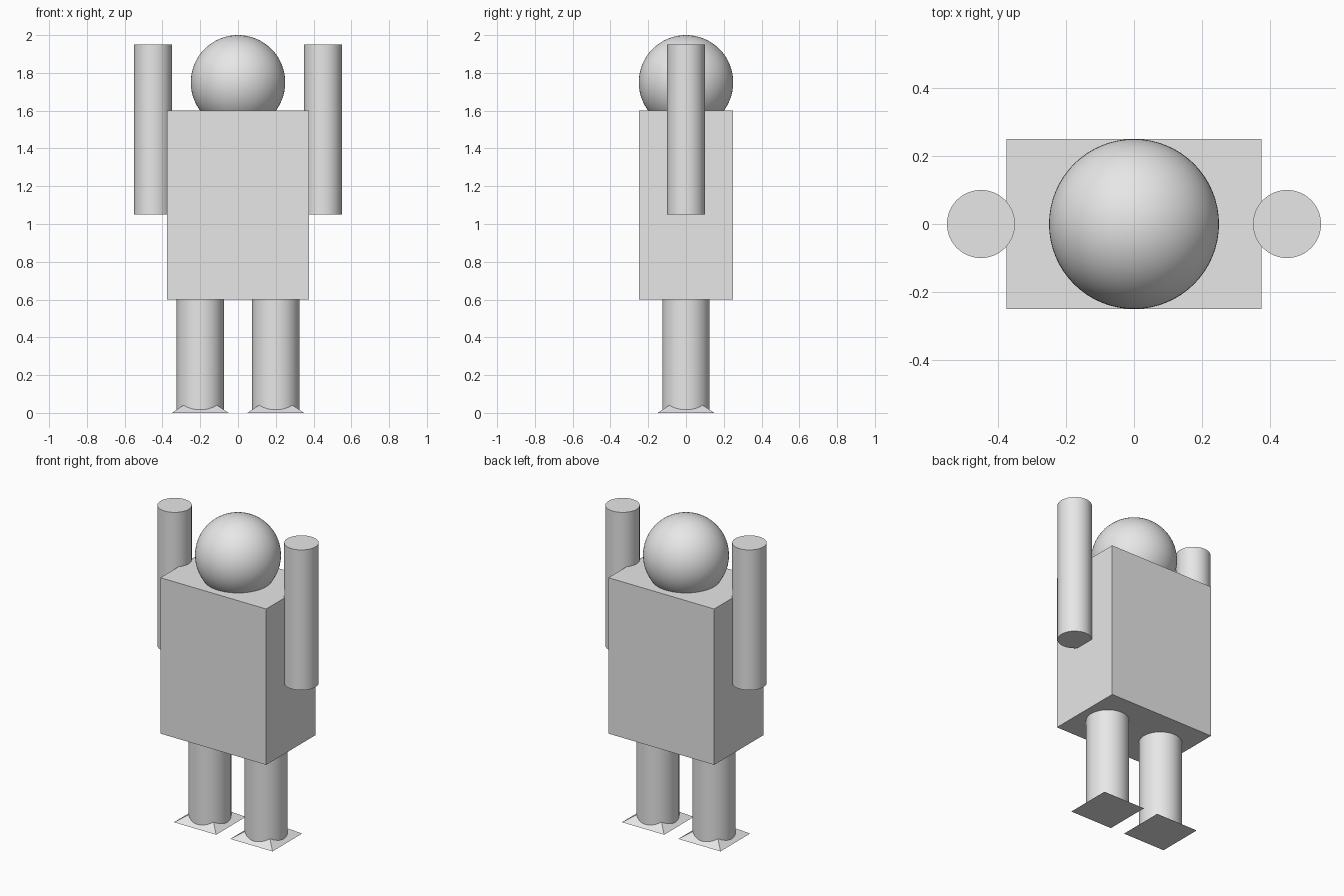
import bpy
import math

cube = bpy.data.objects.get("Cube")
if cube:
    bpy.data.objects.remove(cube, do_unlink=True)

# One plain grey for the whole figure
GREY = (0.8, 0.8, 0.8, 1.0)
grey = bpy.data.materials.new("light_grey")
grey.use_nodes = True
grey.diffuse_color = GREY
grey.node_tree.nodes["Principled BSDF"].inputs["Base Color"].default_value = GREY


def finish(name, smooth=False):
    obj = bpy.context.object
    obj.name = obj.data.name = name
    obj.data.materials.append(grey)
    if smooth:
        bpy.ops.object.shade_smooth_by_angle(angle=math.radians(30))
    return obj


def limb(name, x, radius, bottom, top):
    bpy.ops.mesh.primitive_cylinder_add(
        vertices=64, radius=radius, depth=top - bottom,
        location=(x, 0, (bottom + top) / 2))
    finish(name, smooth=True)


def foot_pyramid(name, x, width, height):
    bpy.ops.mesh.primitive_cone_add(
        vertices=4, radius1=width / math.sqrt(2), radius2=0, depth=height,
        location=(x, 0, height / 2), rotation=(0, 0, math.pi / 4))
    finish(name)


# Torso block
bpy.ops.mesh.primitive_cube_add(size=1, location=(0, 0, 1.1))
torso = finish("torso")
torso.scale = (0.75, 0.5, 1.0)

# Head, sunk slightly into the torso
bpy.ops.mesh.primitive_uv_sphere_add(
    segments=64, ring_count=32, radius=0.25, location=(0, 0, 1.75))
finish("head", smooth=True)

# Raised arms, legs and pyramid feet on both sides
for side, sign in (("left", 1), ("right", -1)):
    limb(side + "_arm", sign * 0.45, 0.1, 1.05, 1.95)
    limb(side + "_leg", sign * 0.2, 0.125, 0.01, 0.6)
    foot_pyramid(side + "_foot", sign * 0.2, 0.3, 0.1)
